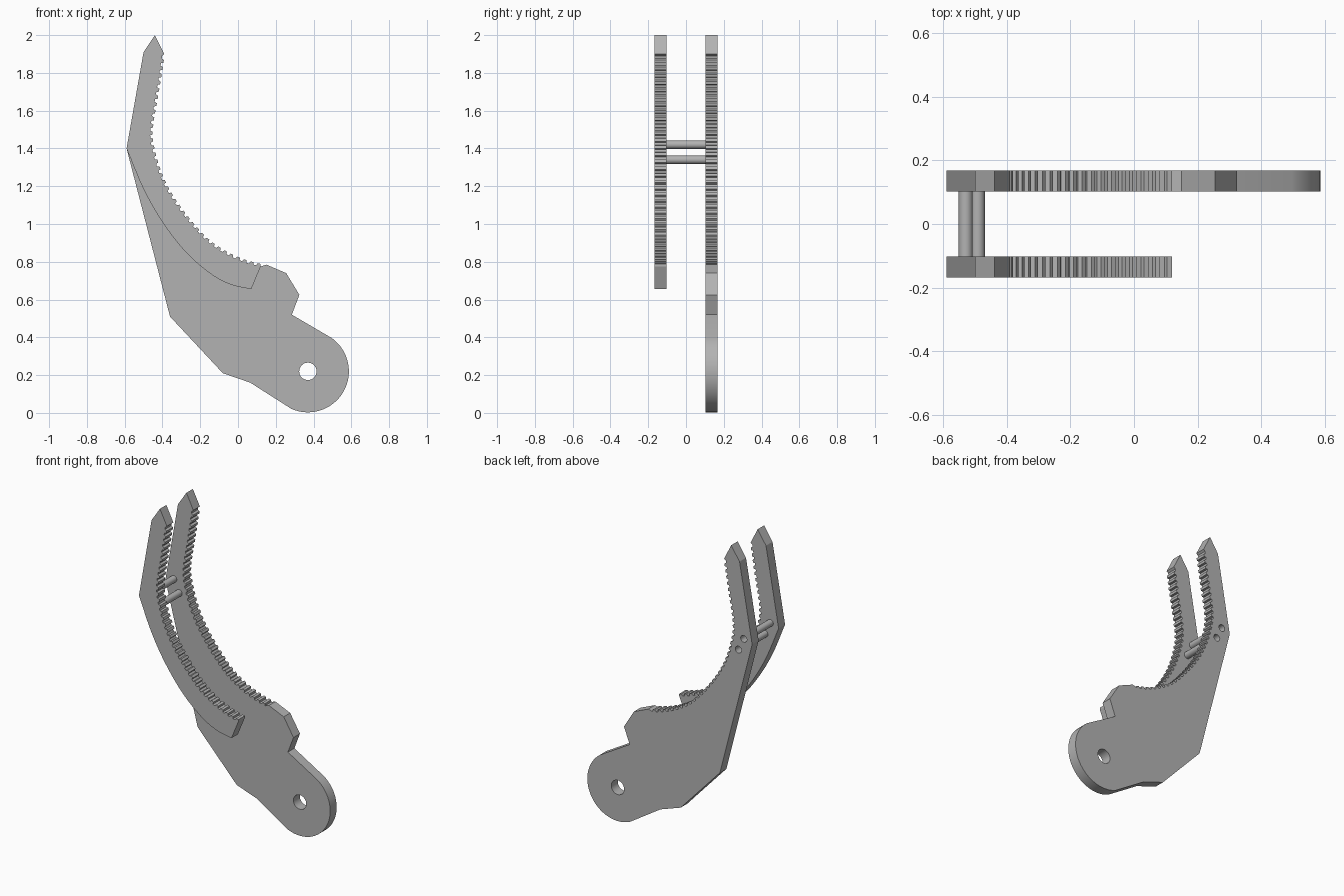
import bpy
import math
from mathutils import Vector, Matrix

cube = bpy.data.objects.get("Cube")
if cube:
    bpy.data.objects.remove(cube)

GREY = (0.45, 0.45, 0.45, 1)
metal = bpy.data.materials.new("plain grey")
metal.use_nodes = True
metal.diffuse_color = GREY
metal.node_tree.nodes["Principled BSDF"].inputs["Base Color"].default_value = GREY

INNER, OUTER = 0.102, 0.168    # distances of the plate faces from the middle
PIN_RADIUS = 0.022
PINS = [(-0.53, 1.42), (-0.492, 1.34)]


def smooth_path(points, steps=12):
    """Spline through the points."""
    p = [Vector(q) for q in points]
    p = [2 * p[0] - p[1]] + p + [2 * p[-1] - p[-2]]
    out = []
    for a, b, c, d in zip(p, p[1:], p[2:], p[3:]):
        for i in range(steps):
            t = i / steps
            out.append(0.5 * (2 * b + (c - a) * t + (2 * a - 5 * b + 4 * c - d) * t ** 2
                              + (3 * b - a - 3 * c + d) * t ** 3))
    return out + [p[-2]]


def toothed(path, count, depth):
    """Trapezoid teeth spaced evenly along a path, raised to its left side."""
    lengths = [0]
    for a, b in zip(path, path[1:]):
        lengths.append(lengths[-1] + (b - a).length)

    def at(s):
        for i in range(len(path) - 1):
            if s <= lengths[i + 1] or i == len(path) - 2:
                d = path[i + 1] - path[i]
                f = (s - lengths[i]) / (lengths[i + 1] - lengths[i])
                return path[i] + d * f, Vector((-d.y, d.x)).normalized()

    pitch = lengths[-1] / count
    out = []
    for k in range(count):
        for frac, height in ((0, 0), (0.35, 0), (0.5, 1), (0.9, 1)):
            pos, normal = at((k + frac) * pitch)
            out.append(pos + normal * depth * height)
    return out + [path[-1]]


def circle(x, z, r, start=0, end=360, n=32):
    full = end - start == 360
    return [(x + r * math.cos(math.radians(start + (end - start) * i / n)),
             z + r * math.sin(math.radians(start + (end - start) * i / n)))
            for i in range(n if full else n + 1)]


def plate(name, y, loops):
    """Flat plate from an outline and hole loops, standing in the xz plane."""
    curve = bpy.data.curves.new(name, "CURVE")
    curve.dimensions = "2D"
    curve.fill_mode = "BOTH"
    curve.extrude = (OUTER - INNER) / 2
    for loop in loops:
        spline = curve.splines.new("POLY")
        spline.points.add(len(loop) - 1)
        for point, q in zip(spline.points, loop):
            point.co = (q[0], q[1], 0, 1)
        spline.use_cyclic_u = True
    temp = bpy.data.objects.new(name + "_outline", curve)
    bpy.context.collection.objects.link(temp)
    graph = bpy.context.evaluated_depsgraph_get()
    mesh = bpy.data.meshes.new_from_object(temp.evaluated_get(graph))
    bpy.data.objects.remove(temp)
    mesh.transform(Matrix.Translation((0, y, 0)) @ Matrix.Rotation(math.pi / 2, 4, "X"))
    mesh.materials.clear()
    mesh.materials.append(metal)
    obj = bpy.data.objects.new(name, mesh)
    bpy.context.collection.objects.link(obj)
    smooth(obj)
    return obj


def smooth(obj):
    bpy.ops.object.select_all(action="DESELECT")
    obj.select_set(True)
    bpy.context.view_layer.objects.active = obj
    bpy.ops.object.shade_smooth_by_angle(angle=math.radians(20))


# Shared pointed tip and toothed inner edge
tip = [(-0.59, 1.4), (-0.5, 1.91), (-0.44, 2.0), (-0.39, 1.9)]
inner_edge = smooth_path([(-0.402, 1.89), (-0.432, 1.7), (-0.462, 1.52), (-0.457, 1.41),
                          (-0.405, 1.24), (-0.315, 1.085), (-0.18, 0.925),
                          (-0.07, 0.845), (0.03, 0.8), (0.12, 0.775)])
teeth = toothed(inner_edge, 36, 0.013)

# Back plate with its shoulder, pivot lobe and holes
pivot = (0.37, 0.22)
back = tip + teeth + [(0.15, 0.785), (0.255, 0.74), (0.325, 0.625), (0.285, 0.52)]
back += circle(*pivot, 0.217, 54, -114)
back += [(0.065, 0.16), (-0.08, 0.21), (-0.36, 0.51)]
holes = [circle(*pivot, 0.046)] + [circle(x, z, PIN_RADIUS) for x, z in PINS]
plate("back_plate", (INNER + OUTER) / 2, [back] + holes)

# Front plate, a slim curved strip
outer_edge = smooth_path([(0.07, 0.655), (-0.04, 0.68), (-0.15, 0.74), (-0.28, 0.855),
                          (-0.4, 1.01), (-0.5, 1.185), (-0.59, 1.4)])
plate("front_plate", -(INNER + OUTER) / 2, [tip + teeth + outer_edge[:-1]])

# Pins joining the two plates
for number, (x, z) in enumerate(PINS, 1):
    bpy.ops.mesh.primitive_cylinder_add(vertices=32, radius=PIN_RADIUS, depth=2 * INNER + 0.004,
                                        location=(x, 0, z), rotation=(math.pi / 2, 0, 0))
    pin = bpy.context.object
    pin.name = f"pin_{number}"
    pin.data.materials.append(metal)
    smooth(pin)
